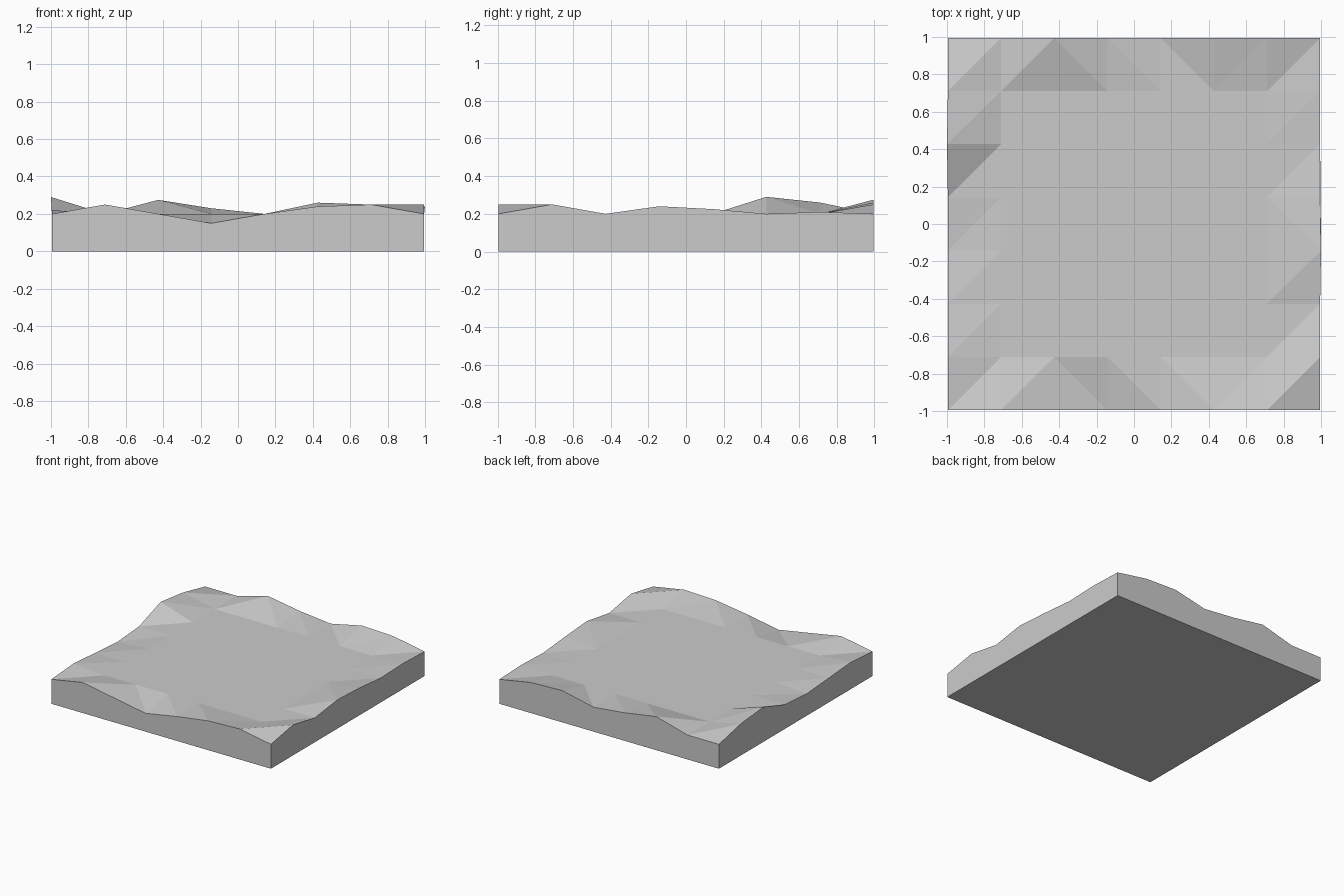
import bpy
import bmesh

cube = bpy.data.objects.get("Cube")
if cube:
    bpy.data.objects.remove(cube, do_unlink=True)

N = 7            # cells per side
HALF = 0.995
LEVEL = 0.2      # flat middle height

# Rim heights, each listed along increasing x or y
FRONT = [.20, .25, .20, .15, .20, .24, .25, .20]
BACK = [.20, .20, .275, .23, .20, .26, .25, .20]
LOW_X = [.20, .22, .20, .18, .20, .29, .26, .20]
HIGH_X = [.20, .25, .20, .24, .225, .20, .21, .20]


def height(i, j):
    if j == 0:
        return FRONT[i]
    if j == N:
        return BACK[i]
    if i == 0:
        return LOW_X[j]
    if i == N:
        return HIGH_X[j]
    return LEVEL


def falling(i, j):
    """Cells whose diagonal runs down to the right."""
    return (j in (0, N - 1) and 2 <= i <= 4) or (i == N - 1 and j == 3)


# Single grey stone material
grey = bpy.data.materials.new("light_grey")
grey.use_nodes = True
colour = (0.6, 0.6, 0.6, 1)
grey.diffuse_color = colour
grey.node_tree.nodes["Principled BSDF"].inputs["Base Color"].default_value = colour

bm = bmesh.new()


def coord(k):
    return -HALF + 2 * HALF * k / N


# Uneven top surface
top = [[bm.verts.new((coord(i), coord(j), height(i, j)))
        for j in range(N + 1)] for i in range(N + 1)]
top[0][5].co.x = -1.0    # highest rim point leans slightly outward
top[N][3].co.x = 1.0

for i in range(N):
    for j in range(N):
        a, b = top[i][j], top[i + 1][j]
        c, d = top[i + 1][j + 1], top[i][j + 1]
        tris = ((a, b, d), (b, c, d)) if falling(i, j) else ((a, b, c), (a, c, d))
        for tri in tris:
            bm.faces.new(tri)

# Four walls following the rim, and the flat underside
rims = [
    [top[i][0] for i in range(N + 1)],
    [top[N][j] for j in range(N + 1)],
    [top[i][N] for i in range(N, -1, -1)],
    [top[0][j] for j in range(N, -1, -1)],
]
base = [bm.verts.new((r[0].co.x, r[0].co.y, 0)) for r in rims]
for k, rim in enumerate(rims):
    bm.faces.new([base[k], base[(k + 1) % 4]] + rim[::-1])
bm.faces.new(base[::-1])
bmesh.ops.recalc_face_normals(bm, faces=bm.faces[:])

mesh = bpy.data.meshes.new("ground_tile")
bm.to_mesh(mesh)
bm.free()
mesh.materials.append(grey)
tile = bpy.data.objects.new("ground_tile", mesh)
bpy.context.collection.objects.link(tile)
